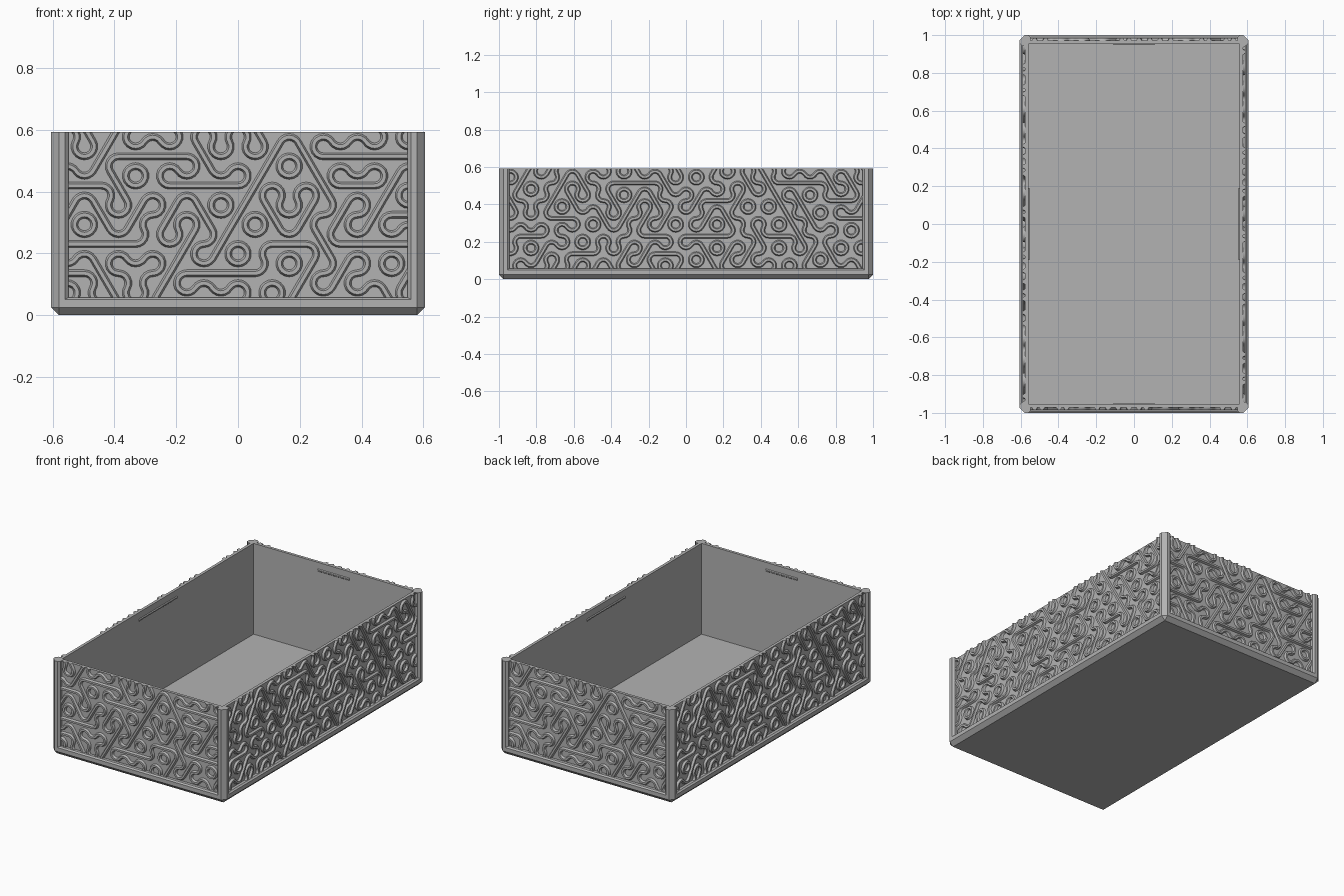
import bpy, bmesh, math, random
from mathutils import Matrix, Vector

cube = bpy.data.objects.get("Cube")
if cube:
    bpy.data.objects.remove(cube, do_unlink=True)

HX, HY, TOP = 0.605, 1.0, 0.593      # half width, half length, height
CH = 0.025                           # outer chamfer
RECESS = 0.028                       # panel depth behind the frame

grey = bpy.data.materials.new("plain grey")
grey.use_nodes = True
grey.diffuse_color = (0.45, 0.45, 0.45, 1)
grey.node_tree.nodes["Principled BSDF"].inputs["Base Color"].default_value = (0.45, 0.45, 0.45, 1)


def finish(bm, name, smooth=False):
    bmesh.ops.remove_doubles(bm, verts=bm.verts, dist=0.0001)
    bmesh.ops.recalc_face_normals(bm, faces=bm.faces)
    mesh = bpy.data.meshes.new(name)
    bm.to_mesh(mesh)
    bm.free()
    mesh.materials.append(grey)
    ob = bpy.data.objects.new(name, mesh)
    bpy.context.collection.objects.link(ob)
    if smooth:
        bpy.ops.object.select_all(action='DESELECT')
        ob.select_set(True)
        bpy.context.view_layer.objects.active = ob
        bpy.ops.object.shade_smooth_by_angle(angle=math.radians(30))
    return ob


def bridge(bm, a, b):
    n = len(a)
    for i in range(n):
        j = (i + 1) % n
        bm.faces.new((a[i], a[j], b[j], b[i]))


# Tray: one lofted shell, from the chamfered foot over the rim to the floor
def tray_ring(bm, inset, z, chamfer):
    x, y, c = HX - inset, HY - inset, max(chamfer, 0.00001)
    pts = [(x, y - c), (x - c, y), (c - x, y), (-x, y - c),
           (-x, c - y), (c - x, -y), (x - c, -y), (x, c - y)]
    return [bm.verts.new((px, py, z)) for px, py in pts]


bm = bmesh.new()
profile = [(CH, 0, 0), (0, CH, CH), (0, 0.05, CH), (0.01, 0.057, CH), (RECESS, 0.057, 0),
           (RECESS, TOP, 0), (0.046, TOP, 0), (0.046, 0.02, 0)]
rings = [tray_ring(bm, *p) for p in profile]
for a, b in zip(rings, rings[1:]):
    bridge(bm, a, b)
bm.faces.new(rings[0])
bm.faces.new(rings[-1])
finish(bm, "tray")

# Corner posts
plan = [(0.0, 0.025), (0.045, 0.025), (0.045, 0.0), (CH, 0.0),
        (0.0, CH), (0.0, 0.045), (0.012, 0.057), (0.04, 0.057),
        (0.04, 0.04), (0.057, 0.04), (0.057, 0.012), (0.045, 0.0)]
plan = plan[3:]                      # insets from the outer corner
for sx, side in ((1, "left"), (-1, "right")):
    for sy, end in ((1, "back"), (-1, "front")):
        bm = bmesh.new()
        low, high = [[bm.verts.new((sx * (HX - a), sy * (HY - b), z)) for a, b in plan]
                     for z in (0.04, TOP)]
        bridge(bm, low, high)
        bm.faces.new(low)
        bm.faces.new(high)
        finish(bm, f"{end}_{side}_post")

# Snap ridges inside the rim
for turn, half, reach, name in ((0, 0.11, HY, "front"), (1, 0.19, HX, "left"),
                                (2, 0.11, HY, "back"), (3, 0.19, HX, "right")):
    bm = bmesh.new()
    d = -(reach - 0.046)
    section = [(d - 0.002, 0.535), (d + 0.005, 0.541), (d + 0.005, 0.548), (d - 0.002, 0.554)]
    ends = [[bm.verts.new((u, y, z)) for y, z in section] for u in (-half, half)]
    bridge(bm, *ends)
    for e in ends:
        bm.faces.new(e)
    bm.transform(Matrix.Rotation(turn * math.pi / 2, 4, 'Z'))
    finish(bm, name + "_snap_ridge")

# Hexagon tiles: each type joins the six edge middles in three pairs
TILE_W = 0.1105
EDGE = TILE_W / math.sqrt(3)
TILES = {
    "H": ((0, 3), (1, 2), (4, 5)),
    "L": ((2, 5), (0, 1), (3, 4)),
    "R": ((1, 4), (2, 3), (5, 0)),
    "Y": ((1, 2), (3, 4), (5, 0)),
    "T": ((0, 1), (2, 3), (4, 5)),
}
RIB = [(-0.0125, -0.002), (-0.006, 0.013), (0.006, 0.013), (0.0125, -0.002)]


def polar(angle, r):
    return Vector((math.cos(angle), math.sin(angle))) * r


def rib_path(centre, a, b):
    """Points and sideways directions of one rib inside a tile."""
    step = math.pi / 3
    if (b - a) % 6 == 3:
        side = polar(a * step + math.pi / 2, 1)
        return [(centre + polar(k * step, TILE_W / 2), side) for k in (a, b)]
    phi = (a + 0.5) * step
    hub = centre + polar(phi, EDGE)
    out = [polar(phi + math.pi + t * step / 3, 1) for t in range(-3, 4)]
    return [(hub + o * EDGE / 2, o) for o in out]


def pick_tile(centre, loops):
    """A random tile that keeps the wanted closed loops."""
    def needed(k):
        corner = centre + polar((k + 0.5) * math.pi / 3, EDGE)
        return any((corner - Vector(p)).length < 0.02 for p in loops)
    want = [(k, (k + 1) % 6) for k in range(6) if needed(k)]
    fits = [t for t in TILES if all(w in TILES[t] for w in want)]
    return random.choice(fits or list(TILES))


def relief(bm, columns, half, depth, rows, loops):
    for r in range(7):
        n = columns - 1 + r % 2
        for k in range(n):
            centre = Vector(((k - (n - 1) / 2) * TILE_W, 0.6085 - r * EDGE * 1.483))
            kind = rows.get(r, "." * n)[k]
            if kind == ".":
                kind = pick_tile(centre, loops)
            for a, b in TILES[kind]:
                prev = None
                for p, side in rib_path(centre, a, b):
                    ring = []
                    for off, h in RIB:
                        q = p + side * off
                        ring.append(bm.verts.new((q.x, -(depth + h), q.y)))
                    if prev:
                        bridge(bm, prev, ring)
                    prev = ring
    bmesh.ops.remove_doubles(bm, verts=bm.verts, dist=0.002)
    # trim to the frame and close the cut ends
    for co, no in (((half, 0, 0), (1, 0, 0)), ((-half, 0, 0), (-1, 0, 0)),
                   ((0, 0, 0.055), (0, 0, -1)), ((0, 0, TOP), (0, 0, 1))):
        cut = bmesh.ops.bisect_plane(bm, geom=bm.verts[:] + bm.edges[:] + bm.faces[:], dist=0.00001,
                                     plane_co=co, plane_no=no, clear_outer=True)["geom_cut"]
        edges = [e for e in cut if isinstance(e, bmesh.types.BMEdge)]
        bmesh.ops.holes_fill(bm, edges=edges, sides=0)


short_rows = {1: "..H...RLHHH", 2: "HL.HHR....", 3: ".....R.....",
              4: "HH.R....HH", 5: "H....H.....", 6: "..R......."}
short_loops = [(-0.33, 0.451), (-0.497, 0.292), (0.166, 0.482), (0.166, 0.166)]
long_loops = [(-0.826, 0.482), (-0.33, 0.451), (-0.497, 0.292),
              (0.166, 0.166), (0.718, 0.356), (0.83, 0.166)]

# Relief panels: opposite walls carry the same pattern, turned half way round
for turn, name in enumerate(("front", "left", "back", "right")):
    random.seed(turn % 2 + 4)
    bm = bmesh.new()
    if turn % 2:
        relief(bm, 19, HY - 0.053, HX - RECESS, {}, long_loops)
    else:
        relief(bm, 11, HX - 0.053, HY - RECESS, short_rows, short_loops)
    bm.transform(Matrix.Rotation(turn * math.pi / 2, 4, 'Z'))
    finish(bm, name + "_relief", smooth=True)
